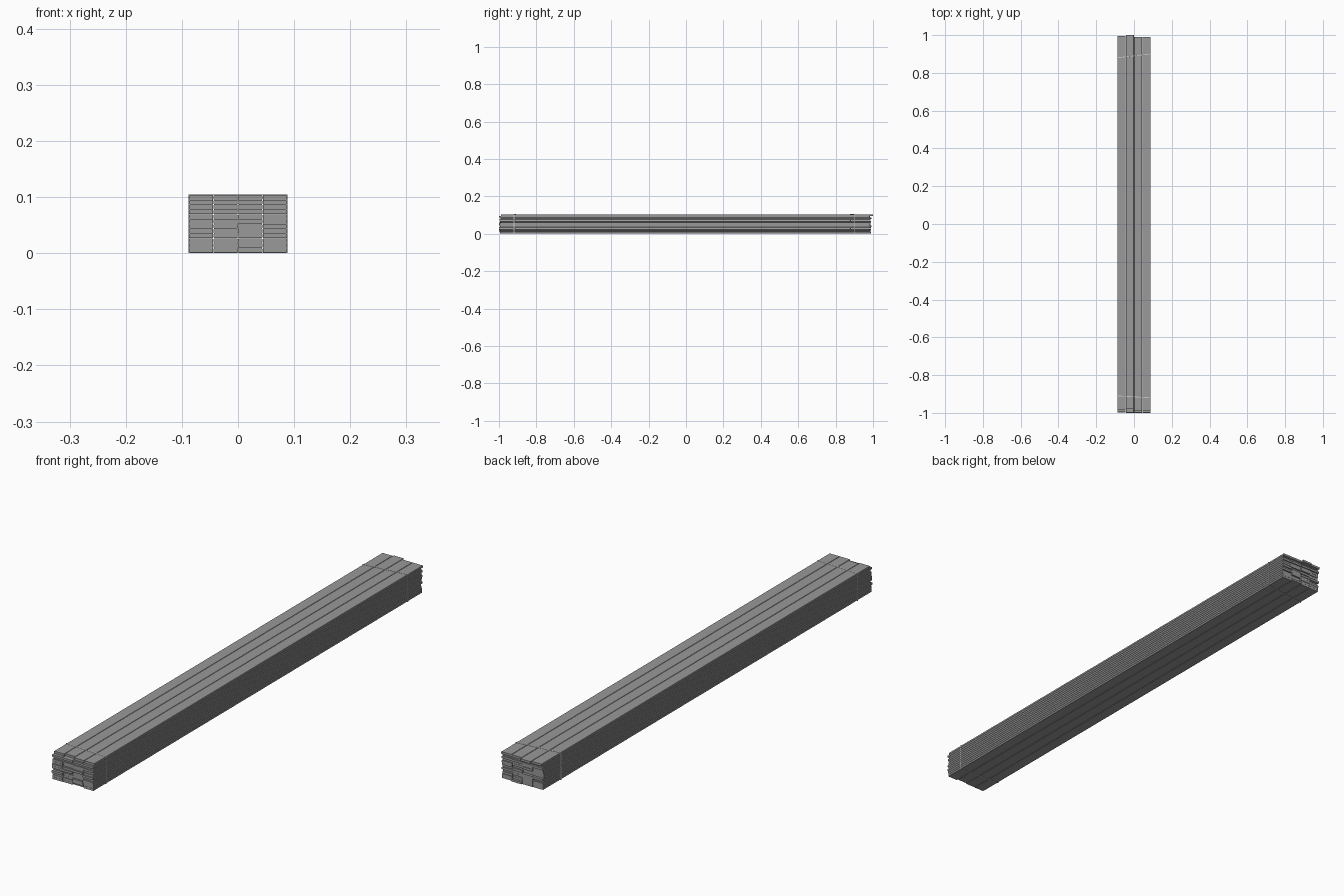
import bpy, bmesh, random

if "Cube" in bpy.data.objects:
    bpy.data.objects.remove(bpy.data.objects["Cube"])

random.seed(11)
COLS, ROWS = 4, 12
HALF_W, HEIGHT = 0.0875, 0.1035
PITCH_X = 2 * HALF_W / COLS
BASE = 0.001
PITCH_Z = (HEIGHT - BASE) / ROWS
LENGTH = 1.98
TOP_SHIFT = [0.005, 0.01, 0.0, 0.0]


def material(name, value):
    m = bpy.data.materials.new(name)
    m.diffuse_color = (value, value, value, 1)
    m.use_nodes = True
    m.node_tree.nodes["Principled BSDF"].inputs["Base Color"].default_value = m.diffuse_color
    return m


DARK = material("dark_grey", 0.32)
LIGHT = material("light_grey", 0.6)


def mesh_object(name, bm, mat):
    bmesh.ops.recalc_face_normals(bm, faces=bm.faces)
    me = bpy.data.meshes.new(name)
    bm.to_mesh(me)
    bm.free()
    me.materials.append(mat)
    ob = bpy.data.objects.new(name, me)
    bpy.context.collection.objects.link(ob)
    return ob


# One plank: chamfered cross-section extruded along y
def plank(name, x, z, shift):
    w, h, c = PITCH_X / 2 - 0.0004, PITCH_Z / 2 - 0.00005, 0.001
    profile = [(-w + c, -h), (w - c, -h), (w, -h + c), (w, h - c),
               (w - c, h), (-w + c, h), (-w, h - c), (-w, -h + c)]
    bm = bmesh.new()
    a = [bm.verts.new((px, -LENGTH / 2, pz)) for px, pz in profile]
    b = [bm.verts.new((px, LENGTH / 2, pz)) for px, pz in profile]
    bm.faces.new(a)
    bm.faces.new(b[::-1])
    for i in range(8):
        j = (i + 1) % 8
        bm.faces.new((a[i], b[i], b[j], a[j]))
    ob = mesh_object(name, bm, DARK)
    ob.location = (x, shift, z)


# Thin band wrapped round the bundle, slightly skewed
def strap(name, y_left, y_right):
    t, hw = 0.001, 0.002
    bm = bmesh.new()
    rings = []
    for sx, top in ((-1, 0), (1, 0), (1, 1), (-1, 1)):
        y = y_left if sx < 0 else y_right
        ring = []
        for out, dy in ((0, -hw), (0, hw), (t, hw), (t, -hw)):
            z = HEIGHT + out if top else BASE - out
            ring.append(bm.verts.new((sx * (HALF_W + out), y + dy, z)))
        rings.append(ring)
    for i in range(4):
        r, s = rings[i], rings[(i + 1) % 4]
        for k in range(4):
            m = (k + 1) % 4
            bm.faces.new((r[k], s[k], s[m], r[m]))
    mesh_object(name, bm, LIGHT)


# Stack of planks with uneven ends
for r in range(ROWS):
    for c in range(COLS):
        shift = TOP_SHIFT[c] if r == ROWS - 1 else random.uniform(-0.01, 0.001)
        plank(f"plank_{r + 1}_{c + 1}", (c - 1.5) * PITCH_X,
              BASE + (r + 0.5) * PITCH_Z, shift)

# Binding straps near both ends
strap("front_strap", -0.91, -0.92)
strap("back_strap", 0.88, 0.90)
